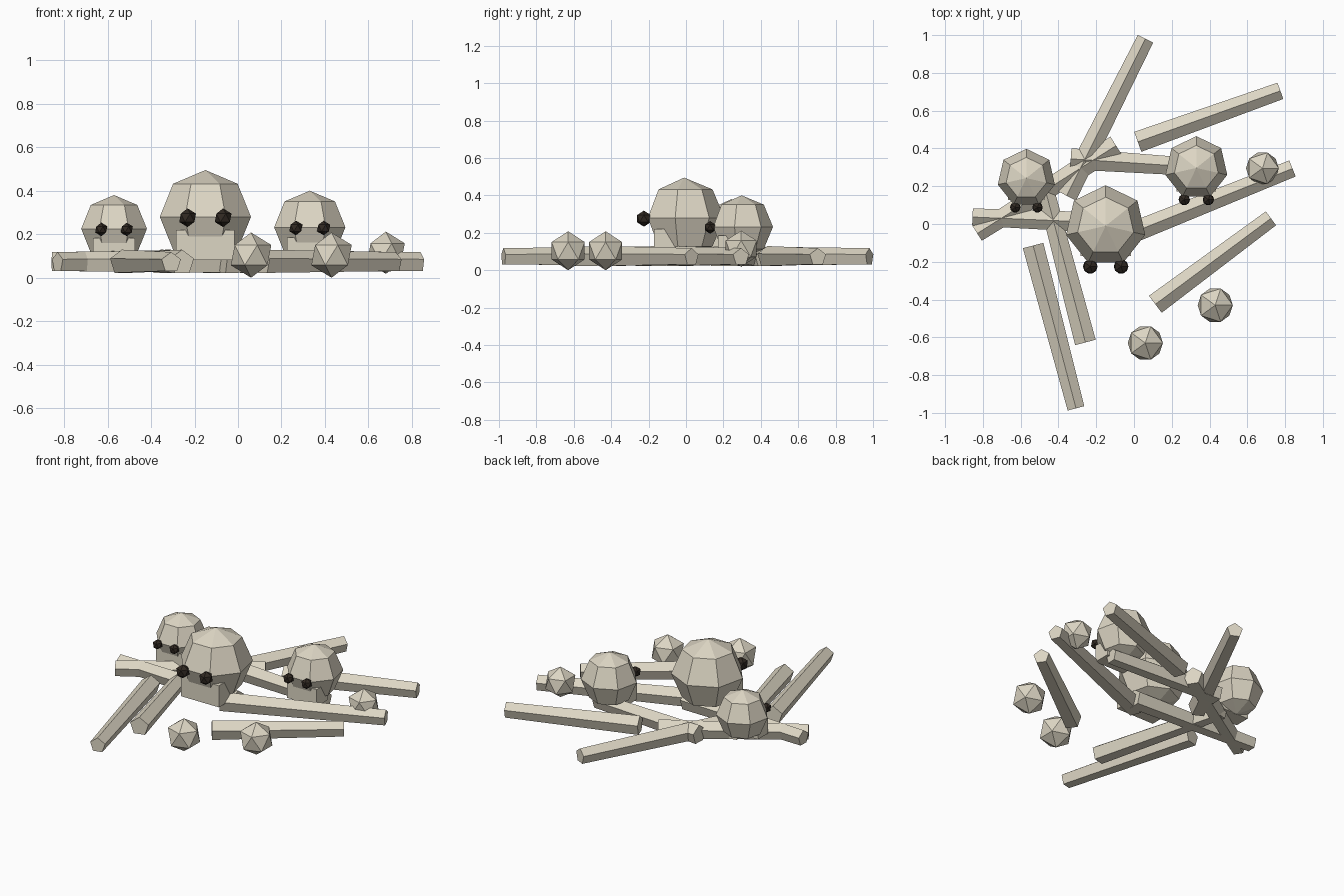
import bpy, bmesh
from math import sin, cos, pi
from mathutils import Matrix, Vector

old = bpy.data.objects.get("Cube")
if old:
    bpy.data.objects.remove(old, do_unlink=True)


def material(name, rgb):
    m = bpy.data.materials.new(name)
    m.use_nodes = True
    m.diffuse_color = (*rgb, 1)
    bsdf = m.node_tree.nodes["Principled BSDF"]
    bsdf.inputs["Base Color"].default_value = (*rgb, 1)
    bsdf.inputs["Roughness"].default_value = 0.9
    return m


BONE = material("bone", (0.72, 0.67, 0.55))
DARK = material("dark_socket", (0.03, 0.022, 0.016))


def finish(name, bm, mat):
    bmesh.ops.recalc_face_normals(bm, faces=bm.faces)
    mesh = bpy.data.meshes.new(name)
    bm.to_mesh(mesh)
    bm.free()
    mesh.materials.append(mat)
    ob = bpy.data.objects.new(name, mesh)
    bpy.context.collection.objects.link(ob)
    return ob


def ball(name, center, radius, mat):
    bm = bmesh.new()
    bmesh.ops.create_icosphere(bm, subdivisions=1, radius=radius,
                               matrix=Matrix.Translation(center))
    finish(name, bm, mat)


def long_bone(name, thick, thin):
    """Tapered five-sided rod with its ridge facing up."""
    a, b = Vector((*thick, 0.07)), Vector((*thin, 0.07))
    z = (b - a).normalized()
    y = Vector((0, 0, 1))
    x = y.cross(z)
    frame = Matrix((x, y, z)).transposed().to_4x4()
    bm = bmesh.new()
    bmesh.ops.create_cone(bm, cap_ends=True, segments=5, radius1=0.059,
                          radius2=0.048, depth=(b - a).length,
                          matrix=Matrix.Translation((a + b) / 2) @ frame)
    finish(name, bm, BONE)


def skull(name, cx, cy, cz, r):
    # Cranium: seven-sided faceted ball, flat side to the front
    bm = bmesh.new()
    sides = 7
    rings = []
    for k in (1, 2, 3):
        t = k * pi / 4
        rings.append([bm.verts.new((cx + r * sin(t) * sin(2 * pi * i / sides),
                                    cy + r * sin(t) * cos(2 * pi * i / sides),
                                    cz + r * cos(t))) for i in range(sides)])
    top = bm.verts.new((cx, cy, cz + r))
    low = bm.verts.new((cx, cy, cz - r))
    for i in range(sides):
        j = (i + 1) % sides
        bm.faces.new((top, rings[0][i], rings[0][j]))
        bm.faces.new((low, rings[2][j], rings[2][i]))
        for u, v in zip(rings, rings[1:]):
            bm.faces.new((u[i], v[i], v[j], u[j]))
    finish(name + "_cranium", bm, BONE)

    # Jaw block under the face
    bm = bmesh.new()
    place = Matrix.Translation((cx, cy - 0.42 * r, cz - 0.6 * r))
    bmesh.ops.create_cube(bm, size=r, matrix=place @ Matrix.Diagonal((1.25, 0.65, 0.64, 1)))
    finish(name + "_jaw", bm, BONE)

    # Eye sockets
    for side, s in (("left", 1), ("right", -1)):
        ball(f"{name}_{side}_eye", (cx + s * 0.38 * r, cy - r, cz - 0.02 * r), 0.2 * r, DARK)


# Scattered bones: thick end, thin end
BONES = [
    ((-0.357, 0.15), (0.061, 0.981)),
    ((0.02, 0.435), (0.775, 0.705)),
    ((-0.07, -0.07), (0.839, 0.294)),
    ((0.113, -0.425), (0.725, 0.03)),
    ((-0.257, -0.627), (-0.48, 0.22)),
    ((-0.534, -0.114), (-0.307, -0.976)),
    ((0.0, 0.0), (-0.855, 0.037)),
    ((-0.095, 0.415), (-0.83, -0.05)),
    ((-0.335, 0.345), (0.42, 0.295)),
]
for n, (thick, thin) in enumerate(BONES, 1):
    long_bone(f"long_bone_{n}", thick, thin)

# Skulls
skull("large_skull", -0.15, -0.01, 0.28, 0.215)
skull("small_skull", -0.57, 0.243, 0.225, 0.155)
skull("medium_skull", 0.33, 0.297, 0.232, 0.168)

# Loose round pieces
ball("round_piece_1", (0.06, -0.63, 0.104), 0.104, BONE)
ball("round_piece_2", (0.43, -0.43, 0.104), 0.104, BONE)
ball("round_piece_3", (0.68, 0.295, 0.115), 0.097, BONE)
